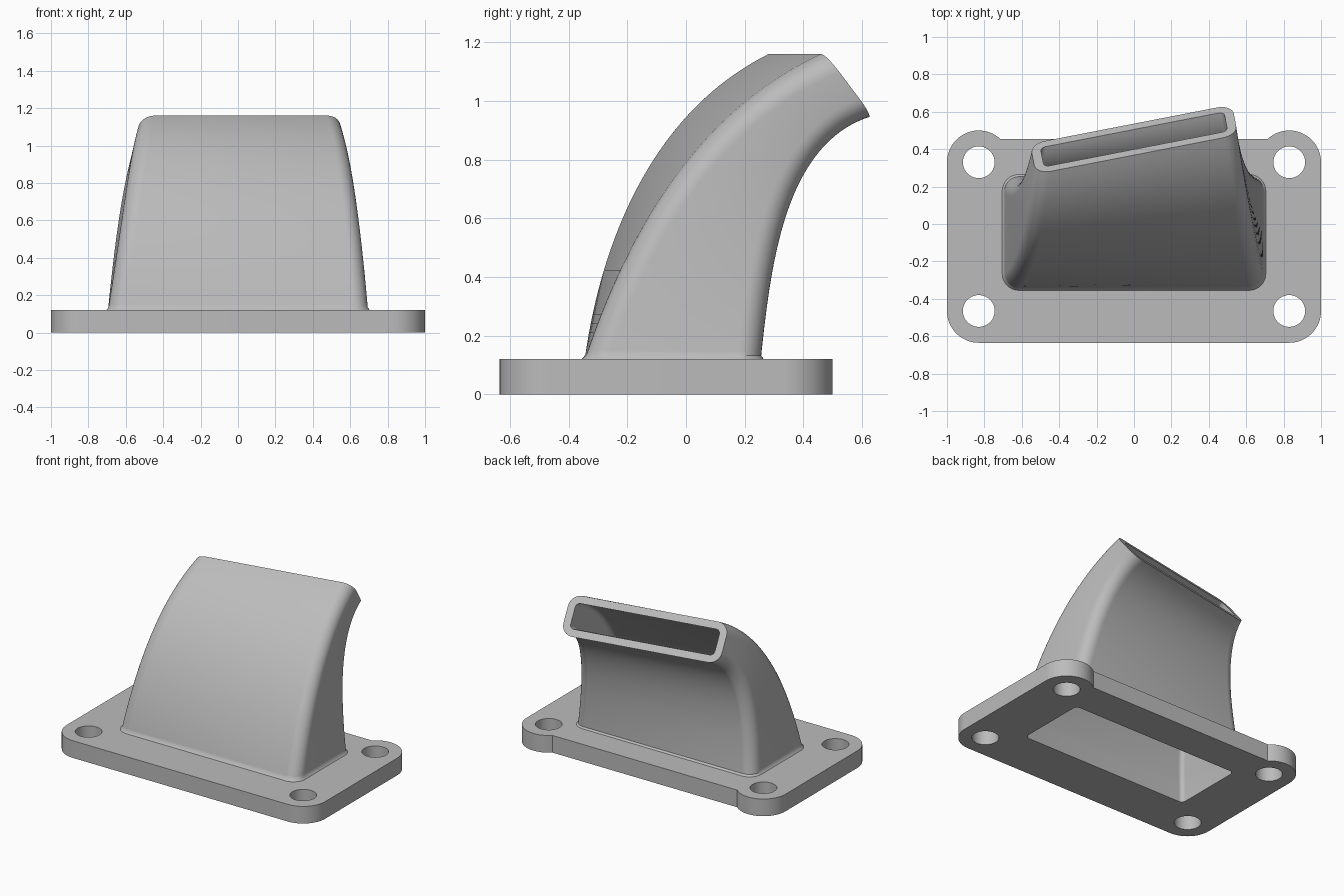
import bpy, bmesh
from math import sin, cos, pi, radians, sqrt, asin
from mathutils import Vector

cube = bpy.data.objects.get("Cube")
if cube:
    bpy.data.objects.remove(cube)

# Single material
metal = bpy.data.materials.new("plain grey")
metal.use_nodes = True
GREY = (0.5, 0.5, 0.5, 1)
metal.diffuse_color = GREY
metal.node_tree.nodes["Principled BSDF"].inputs["Base Color"].default_value = GREY

PLATE = 0.12      # flange thickness
WALL = 0.05       # duct wall thickness
STEPS = 40
YAW = radians(11)
# Side-on guide curves (y, z) for the outer and inner bend
FRONT = [Vector(p) for p in ((-.345, PLATE), (-.25, .52), (-.05, .96), (.37, 1.16))]
BACK = [Vector(p) for p in ((.255, PLATE), (.25, .45), (.27, .85), (.535, .945))]


def bezier(p, t):
    s = 1 - t
    return p[0]*s**3 + p[1]*3*s*s*t + p[2]*3*s*t*t + p[3]*t**3


def arc(cx, cy, r, a0, a1, n):
    return [(cx + r*cos(a0 + (a1 - a0)*i/n), cy + r*sin(a0 + (a1 - a0)*i/n))
            for i in range(n + 1)]


def rounded_rect(w, d, r, n=8):
    pts = []
    for k, (sx, sy) in enumerate(((1, 1), (-1, 1), (-1, -1), (1, -1))):
        pts += arc(sx*(w - r), sy*(d - r), r, k*pi/2, (k + 1)*pi/2, n)
    return pts


def section(t, inset, radius):
    """Rounded rectangle across the duct, turning gradually about z."""
    f, b = bezier(FRONT, t), bezier(BACK, t)
    mid, across = (f + b)/2, (b - f).normalized()
    half_w = .695 + (.55 - .695)*t - inset
    half_d = (b - f).length/2 - inset
    a = YAW*t
    ring = []
    for u, v in rounded_rect(half_w, half_d, radius):
        dy = across.x*v
        ring.append(Vector((u*cos(a) - dy*sin(a),
                            mid.x + u*sin(a) + dy*cos(a),
                            mid.y + across.y*v)))
    return ring


def finish(obj):
    bpy.context.collection.objects.link(obj)
    obj.data.materials.clear()
    obj.data.materials.append(metal)
    bpy.ops.object.select_all(action='DESELECT')
    bpy.context.view_layer.objects.active = obj
    obj.select_set(True)
    bpy.ops.object.shade_smooth_by_angle(angle=radians(35))


# Duct: outer skin upwards, rim, then inner skin back down through the flange
ts = [i/STEPS for i in range(STEPS + 1)]
flare = section(0, -.01, .09)
rings = [flare, section(.012, 0, .08)] + [section(t, 0, .08) for t in ts[1:]]
rings += [section(t, WALL, .03) for t in reversed(ts)]
opening = rings[-1]
rings.append([Vector((p.x, p.y, 0)) for p in opening])

bm = bmesh.new()
loops = [[bm.verts.new(p) for p in ring] for ring in rings]
for low, high in zip(loops, loops[1:]):
    for i in range(len(low)):
        j = (i + 1) % len(low)
        bm.faces.new((low[i], low[j], high[j], high[i]))
mesh = bpy.data.meshes.new("curved_duct")
bm.to_mesh(mesh)
bm.free()
finish(bpy.data.objects.new("curved_duct", mesh))

# Flange: filled outline with bolt holes and the duct opening
HX, HY_FRONT, HY_BACK, EAR, EDGE = .83, -.465, .33, .17, .455
lift = asin((EDGE - HY_BACK)/EAR)
right = arc(HX, HY_FRONT, EAR, -pi/2, 0, 16) + arc(HX, HY_BACK, EAR, 0, pi - lift, 24)
outline = right + [(-x, y) for x, y in reversed(right)]
holes = [arc(s*HX, y, .085, 0, 2*pi, 40)[:-1] for s in (-1, 1) for y in (HY_FRONT, HY_BACK)]

curve = bpy.data.curves.new("flange_outline", 'CURVE')
curve.dimensions = '2D'
curve.fill_mode = 'BOTH'
curve.extrude = PLATE/2
for pts in [outline, [(p.x, p.y) for p in opening]] + holes:
    spline = curve.splines.new('POLY')
    spline.points.add(len(pts) - 1)
    for point, (x, y) in zip(spline.points, pts):
        point.co = (x, y, 0, 1)
    spline.use_cyclic_u = True
helper = bpy.data.objects.new("flange_outline", curve)
plate = bpy.data.meshes.new_from_object(helper)
bpy.data.objects.remove(helper)
bm = bmesh.new()
bm.from_mesh(plate)
bmesh.ops.remove_doubles(bm, verts=bm.verts, dist=1e-4)
bmesh.ops.recalc_face_normals(bm, faces=bm.faces)
bm.to_mesh(plate)
bm.free()
flange = bpy.data.objects.new("mounting_flange", plate)
flange.location.z = PLATE/2
finish(flange)
